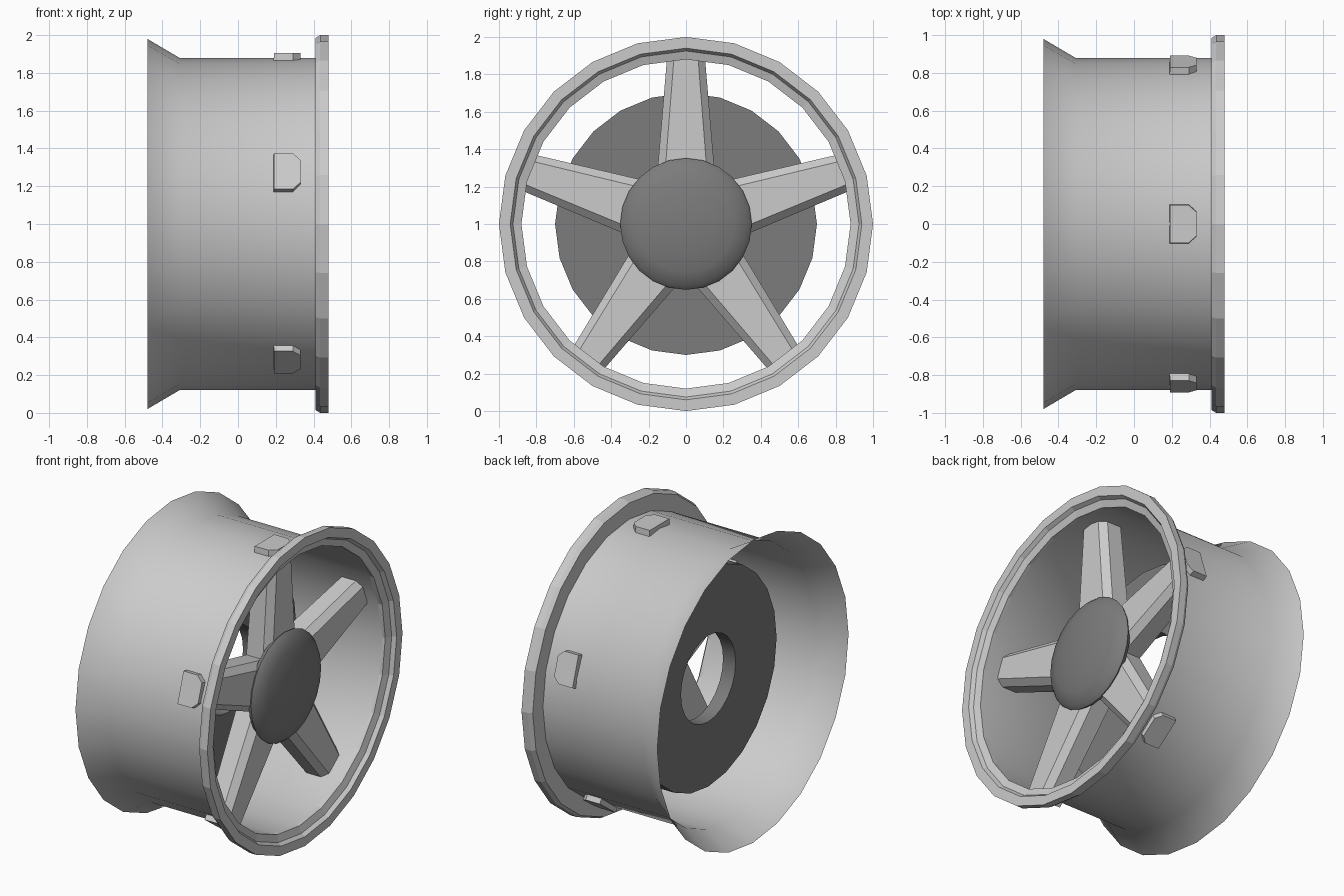
import bpy, bmesh, math
from mathutils import Matrix, Vector

if "Cube" in bpy.data.objects:
    bpy.data.objects.remove(bpy.data.objects["Cube"])

SIDES = 24
CENTRE = Vector((0, 0, 1))


def make_object(name, bm, material=None, smooth_angle=None):
    bmesh.ops.remove_doubles(bm, verts=bm.verts, dist=1e-5)
    bmesh.ops.recalc_face_normals(bm, faces=bm.faces)
    mesh = bpy.data.meshes.new(name)
    bm.to_mesh(mesh)
    bm.free()
    obj = bpy.data.objects.new(name, mesh)
    obj.location = CENTRE
    bpy.context.collection.objects.link(obj)
    if material:
        mesh.materials.append(material)
    if smooth_angle:
        bpy.ops.object.select_all(action='DESELECT')
        obj.select_set(True)
        bpy.context.view_layer.objects.active = obj
        bpy.ops.object.shade_smooth_by_angle(angle=math.radians(smooth_angle))
    return obj


def lathe(name, profile, closed=False, **kw):
    """Spin (x, radius) points around the wheel axle."""
    bm = bmesh.new()
    verts = [bm.verts.new((x, 0, r)) for x, r in profile]
    pairs = list(zip(verts, verts[1:]))
    if closed:
        pairs.append((verts[-1], verts[0]))
    edges = [bm.edges.new(p) for p in pairs]
    bmesh.ops.spin(bm, geom=verts + edges, cent=(0, 0, 0), axis=(1, 0, 0),
                   angle=math.tau, steps=SIDES, use_merge=False)
    return make_object(name, bm, **kw)


dark = bpy.data.materials.new("dark_metal")
dark.diffuse_color = (0.2, 0.2, 0.2, 1)
dark.use_nodes = True
dark.node_tree.nodes["Principled BSDF"].inputs["Base Color"].default_value = dark.diffuse_color

# Barrel: thin open shell that flares out at the back
lathe("barrel", [(-0.48, 0.98), (-0.31, 0.88), (0.42, 0.88)], smooth_angle=40)

# Front lip with a chamfered outer edge and a stepped face
lathe("front_lip", [(0.41, 0.88), (0.41, 0.985), (0.435, 1.0), (0.48, 1.0),
                    (0.48, 0.94), (0.455, 0.925), (0.44, 0.88)], closed=True)

# Brake disc with a centre hole
lathe("brake_disc", [(-0.16, 0.28), (-0.16, 0.70), (-0.07, 0.70), (-0.07, 0.28)],
      closed=True, material=dark, smooth_angle=30)

# Small hub core and the domed cap over it
lathe("hub_core", [(0.19, 0.0), (0.19, 0.23), (0.32, 0.23), (0.32, 0.0)], smooth_angle=30)
lathe("hub_cap", [(0.31, 0.0), (0.31, 0.335), (0.34, 0.352), (0.365, 0.33),
                  (0.39, 0.26), (0.41, 0.16), (0.42, 0.0)],
      material=dark, smooth_angle=50)


# Five tapered spokes with chamfered front edges, tips poking through the barrel
def spoke_section(bm, radius, back_half, front_half, back_x, front_x):
    side = [(back_x, back_half), (front_x - 0.04, back_half), (front_x, front_half)]
    ring = side + [(x, -y) for x, y in reversed(side)]
    return [bm.verts.new((x, y, radius)) for x, y in ring]


for i in range(5):
    bm = bmesh.new()
    inner = spoke_section(bm, 0.20, 0.16, 0.118, 0.17, 0.33)
    outer = spoke_section(bm, 0.905, 0.10, 0.063, 0.19, 0.33)
    n = len(inner)
    for k in range(n):
        j = (k + 1) % n
        bm.faces.new((inner[k], inner[j], outer[j], outer[k]))
    bm.faces.new(inner)
    bm.faces.new(outer)
    bm.transform(Matrix.Rotation(i * math.tau / 5, 4, 'X'))
    make_object(f"spoke_{i + 1}", bm)
